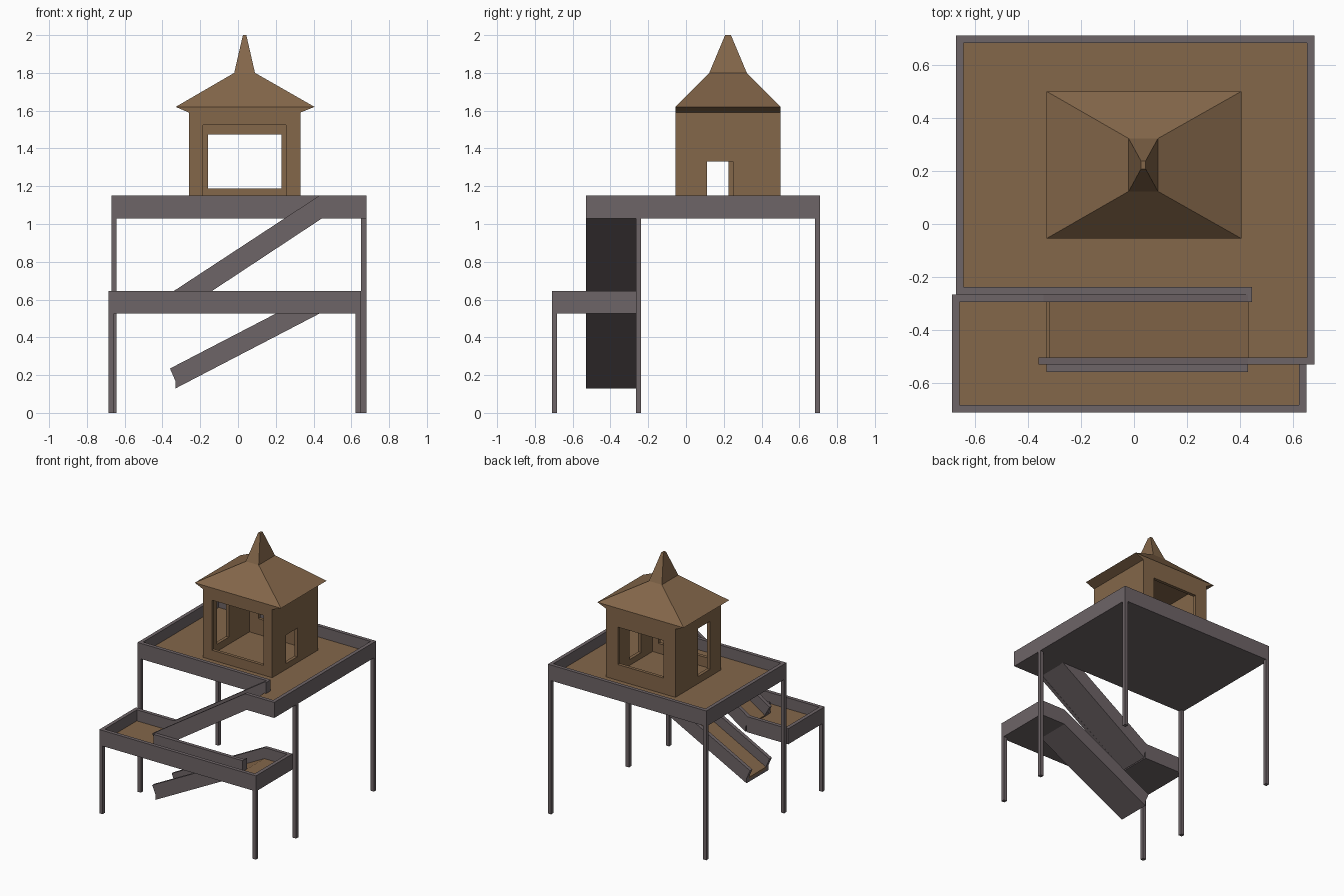
import bpy, bmesh

if "Cube" in bpy.data.objects:
    bpy.data.objects.remove(bpy.data.objects["Cube"])


def material(name, rgb):
    m = bpy.data.materials.new(name)
    m.diffuse_color = (*rgb, 1)
    m.use_nodes = True
    m.node_tree.nodes["Principled BSDF"].inputs["Base Color"].default_value = m.diffuse_color
    return m


GREY = material("grey_wood", (0.155, 0.128, 0.135))
BROWN = material("brown_wood", (0.23, 0.135, 0.068))


def finish(name, bm, mat):
    bmesh.ops.recalc_face_normals(bm, faces=bm.faces[:])
    me = bpy.data.meshes.new(name)
    bm.to_mesh(me)
    bm.free()
    me.materials.append(mat)
    ob = bpy.data.objects.new(name, me)
    bpy.context.collection.objects.link(ob)
    return ob


def loft(name, rings, mat):
    """Skin a stack of equal-length rings and cap both ends."""
    bm = bmesh.new()
    vs = [[bm.verts.new(p) for p in r] for r in rings]
    n = len(vs[0])
    for a, b in zip(vs, vs[1:]):
        for i in range(n):
            j = (i + 1) % n
            bm.faces.new((a[i], a[j], b[j], b[i]))
    bm.faces.new(vs[0])
    bm.faces.new(vs[-1])
    return finish(name, bm, mat)


def rect(x0, x1, y0, y1, z):
    return [(x0, y0, z), (x1, y0, z), (x1, y1, z), (x0, y1, z)]


def box(name, x0, x1, y0, y1, z0, z1, mat=GREY):
    return loft(name, [rect(x0, x1, y0, y1, z0), rect(x0, x1, y0, y1, z1)], mat)


def prism_xy(name, pts, z0, z1, mat):
    return loft(name, [[(x, y, z) for x, y in pts] for z in (z0, z1)], mat)


def prism_xz(name, pts, y0, y1, mat):
    return loft(name, [[(x, y, z) for x, z in pts] for y in (y0, y1)], mat)


def wall(name, axis, d0, d1, outer, hole):
    """Wall with a rectangular opening; rects are (u0, u1, z0, z1)."""
    def corners(r, d):
        uz = [(r[0], r[2]), (r[1], r[2]), (r[1], r[3]), (r[0], r[3])]
        return [(u, d, z) if axis == "x" else (d, u, z) for u, z in uz]
    bm = bmesh.new()
    loops = [[bm.verts.new(p) for p in corners(r, d)]
             for r, d in ((outer, d0), (hole, d0), (hole, d1), (outer, d1))]
    for k in range(4):
        a, b = loops[k], loops[(k + 1) % 4]
        for i in range(4):
            j = (i + 1) % 4
            bm.faces.new((a[i], a[j], b[j], b[i]))
    return finish(name, bm, BROWN)


T = 0.028                    # rim and post thickness
YB, YF = -0.265, -0.53       # ramp strip, back and front

# Upper deck: L-shaped slab, floor and rims
prism_xy("upper_deck_base", [(-0.67, YB), (0.43, YB), (0.43, YF), (0.68, YF),
                             (0.68, 0.71), (-0.67, 0.71)], 1.03, 1.05, GREY)
prism_xy("upper_deck_floor", [(-0.65, YB + .01), (0.43, YB + .01), (0.43, YF + .01),
                              (0.66, YF + .01), (0.66, 0.70), (-0.65, 0.70)], 1.05, 1.065, BROWN)
for name, x0, x1, y0, y1 in (
        ("left", -0.67, -0.67 + T, YB, 0.71), ("back", -0.67, 0.68, 0.71 - T, 0.71),
        ("right", 0.68 - T, 0.68, YF, 0.71), ("inner", -0.67, 0.445, YB, YB + T),
        ("front", 0.43, 0.68, YF, YF + T)):
    box(f"upper_rim_{name}", x0, x1, y0, y1, 1.03, 1.15)

# Lower deck: U-shaped slab, floor and rims
prism_xy("lower_deck_base", [(-0.685, -0.71), (0.65, -0.71), (0.65, YB), (0.43, YB),
                             (0.43, YF), (-0.33, YF), (-0.33, YB), (-0.685, YB)],
         0.525, 0.545, GREY)
prism_xy("lower_deck_floor", [(-0.67, -0.70), (0.64, -0.70), (0.64, YB - .01), (0.43, YB - .01),
                              (0.43, YF - .01), (-0.33, YF - .01), (-0.33, YB - .01),
                              (-0.67, YB - .01)], 0.545, 0.56, BROWN)
for name, x0, x1, y0, y1 in (
        ("front", -0.685, 0.65, -0.71, -0.71 + T), ("left", -0.685, -0.685 + T, -0.71, YB),
        ("right", 0.65 - T, 0.65, -0.71, YB), ("inner", -0.33, 0.43, YF - T, YF),
        ("back_left", -0.685, -0.33, YB - T, YB), ("back_right", 0.43, 0.65, YB - T, YB)):
    box(f"lower_rim_{name}", x0, x1, y0, y1, 0.525, 0.645)

# Posts
for i, (x, y, top) in enumerate(((-0.67, 0.71 - T, 1.03), (0.68 - T, 0.71 - T, 1.03),
                                 (-0.67, YB, 1.03), (0.68 - T, YB, 1.03),
                                 (-0.685, -0.71, 0.525), (0.65 - T, -0.71, 0.525))):
    box(f"post_{i + 1}", x, x + T, y, y + T, 0, top)

# Ramps: two rails, underside and floor each
ramps = {
    "upper": ([(-0.36, 0.632), (0.43, 1.15), (0.445, 1.15), (0.445, 1.03),
               (-0.32, 0.525), (-0.32, 0.56)], (-0.32, 0.525), (0.44, 1.03)),
    "lower": ([(-0.36, 0.235), (0.43, 0.645), (0.43, 0.525),
               (-0.33, 0.13), (-0.33, 0.165)], (-0.33, 0.13), (0.43, 0.525))}
for name, (rail, a, b) in ramps.items():
    def strip(h0, h1):
        return [(a[0], a[1] + h0), (b[0], b[1] + h0), (b[0], b[1] + h1), (a[0], a[1] + h1)]
    prism_xz(f"{name}_ramp_front_rail", rail, YF, YF + T, GREY)
    prism_xz(f"{name}_ramp_back_rail", rail, YB - T, YB, GREY)
    prism_xz(f"{name}_ramp_base", strip(0, 0.02), YF + T, YB - T, GREY)
    prism_xz(f"{name}_ramp_floor", strip(0.02, 0.035), YF + T, YB - T, BROWN)

# House walls with openings
X0, X1, Y0, Y1, Z0, Z1, W = -0.26, 0.33, -0.055, 0.50, 1.06, 1.59, 0.025
wall("front_wall", "x", Y0, Y0 + W, (X0, X1, Z0, Z1), (-0.185, 0.255, 1.14, 1.525))
wall("back_wall", "x", Y1 - W, Y1, (X0, X1, Z0, Z1), (-0.16, 0.23, 1.187, 1.475))
wall("left_wall", "y", X0, X0 + W, (Y0 + W, Y1 - W, Z0, Z1), (0.08, 0.225, 1.12, 1.49))
wall("right_wall", "y", X1 - W, X1, (Y0 + W, Y1 - W, Z0, Z1), (0.11, 0.25, 1.11, 1.33))

# Roof with overhanging ends and a spire
loft("roof", [rect(X0, X1, Y0, Y1, 1.59), rect(-0.33, 0.405, Y0, Y1, 1.62),
              rect(-0.02, 0.09, 0.123, 0.322, 1.80),
              rect(0.026, 0.044, 0.207, 0.238, 2.0)], BROWN)
